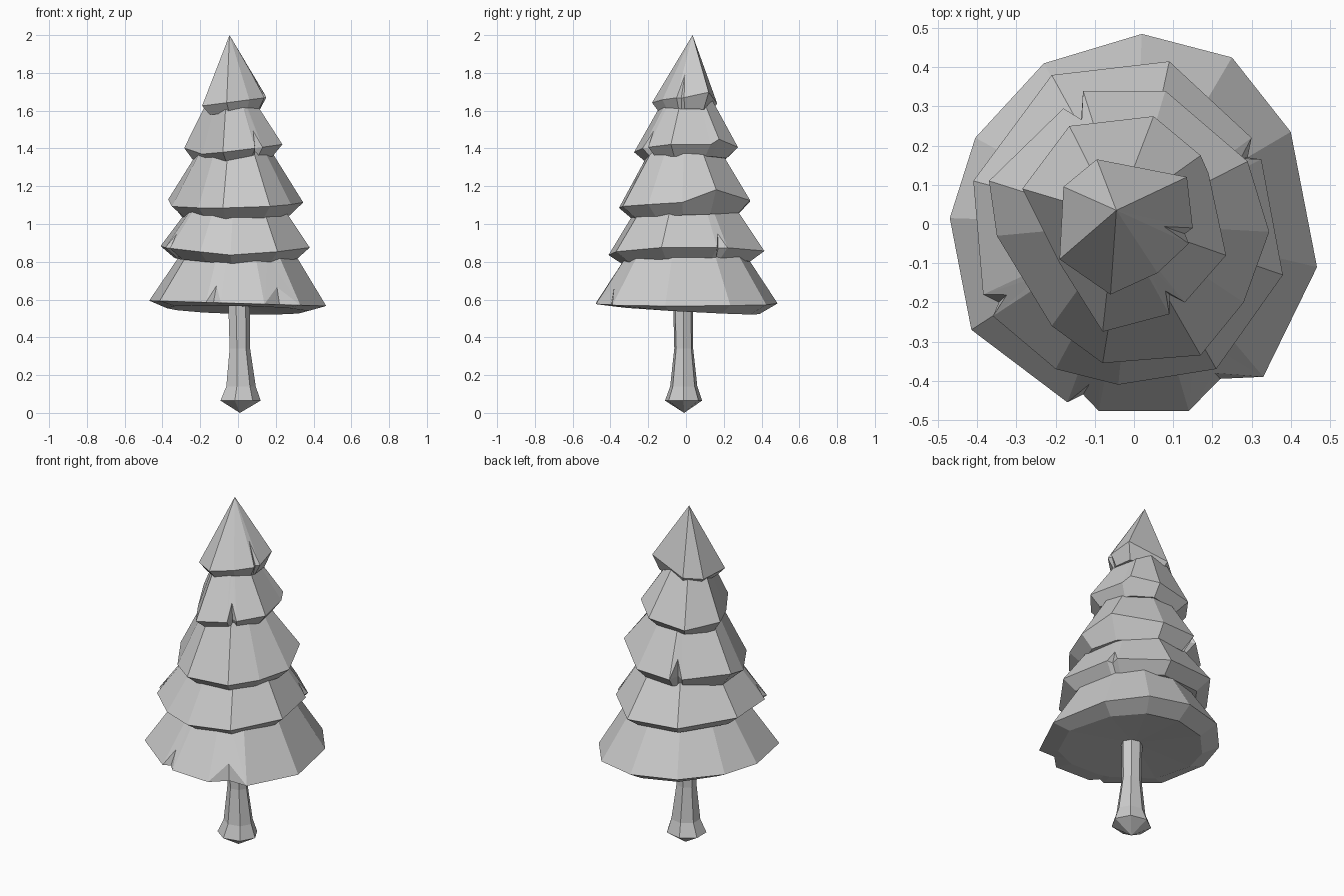
import bpy, bmesh
from math import cos, sin, tau

if "Cube" in bpy.data.objects:
    bpy.data.objects.remove(bpy.data.objects["Cube"])


def loft(name, rings, bottom, top, dents=None):
    """Skin a stack of rings, fanned to a point at each end.
    dents maps a point index to the tip of the dent above the second ring."""
    dents = dents or {}
    bm = bmesh.new()
    rows = [[bm.verts.new(p) for p in r] for r in rings]
    tips = {i: bm.verts.new(p) for i, p in dents.items()}
    ends = [bm.verts.new(bottom), bm.verts.new(top)]
    n = len(rows[0])
    for k, (a, b) in enumerate(zip(rows, rows[1:])):
        for i in range(n):
            j = (i + 1) % n
            hit = [c for c in (i, j) if k == 1 and c in tips]
            if hit:  # triangular notch, sloping face above it
                t = tips[hit[0]]
                out = a[j] if hit[0] == i else a[i]
                up = b[j] if hit[0] == i else b[i]
                bm.faces.new((out, a[hit[0]], t))
                bm.faces.new((out, t, b[hit[0]]))
                bm.faces.new((out, b[hit[0]], up))
            else:
                bm.faces.new((a[i], a[j], b[j], b[i]))
    for row, tip in zip((rows[0], rows[-1]), ends):
        for i in range(n):
            bm.faces.new((row[i], row[(i + 1) % n], tip))
    bmesh.ops.remove_doubles(bm, verts=bm.verts, dist=.0001)
    bmesh.ops.recalc_face_normals(bm, faces=bm.faces)
    me = bpy.data.meshes.new(name)
    bm.to_mesh(me)
    bm.free()
    ob = bpy.data.objects.new(name, me)
    bpy.context.collection.objects.link(ob)
    return ob


def tier(name, pts, rim_z, under, top, notches=(), lift=None):
    """Skirt of branches: underside ring, rim and top ring.
    under = (scale, z, y slope); top = (scale, z, cx, cy)."""
    n = len(pts)
    lift = lift or {}
    smooth = list(pts)
    for i in notches:  # notch points follow their neighbours above the rim
        a, b = pts[i - 1], pts[(i + 1) % n]
        smooth[i] = ((a[0] + b[0]) / 2, (a[1] + b[1]) / 2)
    s, uz, slope = under
    low = [(x * s, y * s, uz + slope * y + (rim_z(x, y) - rim_z(0, 0)) * .7)
           for x, y in smooth]
    rim = [(x, y, rim_z(x, y) + lift.get(i, 0)) for i, (x, y) in enumerate(pts)]
    s, tz, cx, cy = top
    high = [(cx + x * s, cy + y * s, tz) for x, y in smooth]
    dents = {}
    for i in notches:
        (x, y), h = smooth[i], high[i]
        z = rim_z(x, y)
        dents[i] = tuple(p + (q - p) * .36 for p, q in zip((x, y, z), h))
    peak = (cx, cy, tz)
    return loft(name, [low, rim, high], (0, 0, uz + .02), peak, dents)


# Branch tiers, bottom to top
tier("branches_1",
     [(.02, .485), (.25, .425), (.40, .235), (.467, -.11), (.33, -.39),
      (.22, -.395), (.14, -.477), (-.09, -.477), (-.13, -.435), (-.17, -.455),
      (-.415, -.27), (-.47, .015), (-.405, .22), (-.23, .41)],
     lambda x, y: .58 - .03 * x, (.8, .545, -.045), (.66, .83, 0, 0), (5, 8))
tier("branches_2",
     [(-.21, .38), (.09, .415), (.30, .22), (.29, .17), (.325, .165),
      (.38, -.13), (.21, -.37), (-.04, -.41), (-.2, -.37), (-.36, -.235),
      (-.345, -.2), (-.385, -.18), (-.41, .11)],
     lambda x, y: .84 + .1 * abs(x) + .02 * y, (.82, .79, 0), (.64, 1.08, 0, 0),
     (3, 10))
tier("branches_3",
     [(.08, .34), (.29, .16), (.345, -.02), (.28, -.2), (.17, -.335),
      (-.08, -.355), (-.21, -.26), (-.35, -.03), (-.37, .11),
      (-.18, .295), (-.135, .265), (-.13, .34)],
     lambda x, y: 1.105 + .03 * x + .05 * y, (.8, 1.04, 0), (.55, 1.38, -.01, 0),
     (10,), {1: .06, 8: .03})
tier("branches_4",
     [(.05, .275), (.17, .175), (.19, .13), (.235, -.08), (.13, -.2),
      (.09, -.18), (.09, -.23), (-.08, -.275), (-.19, -.1),
      (-.285, .09), (-.165, .25)],
     lambda x, y: 1.395 + .12 * x + .02 * y, (.78, 1.34, 0), (.48, 1.65, -.025, .01),
     (5,), {9: .04, 1: .03})
tier("branches_5",
     [(-.095, .165), (.135, .12), (.15, -.01), (.13, -.025), (.14, -.05),
      (.06, -.125), (-.06, -.18), (-.19, -.09), (-.18, .095)],
     lambda x, y: 1.65 + .13 * x, (.78, 1.595, 0), (0, 2, -.045, .035), (3,), {1: .03})

# Trunk with flared root and pointed base: z, radius, centre x, centre y
SIDES = 7
profile = [(.065, .112, .008, -.013), (.14, .082, .012, -.012),
           (.34, .057, .007, -.012), (.57, .06, .003, -.015)]
loft("trunk",
     [[(cx + r * cos(tau * i / SIDES), cy + r * .9 * sin(tau * i / SIDES), z)
       for i in range(SIDES)] for z, r, cx, cy in profile],
     (.01, -.01, 0), (0, -.01, .6))
